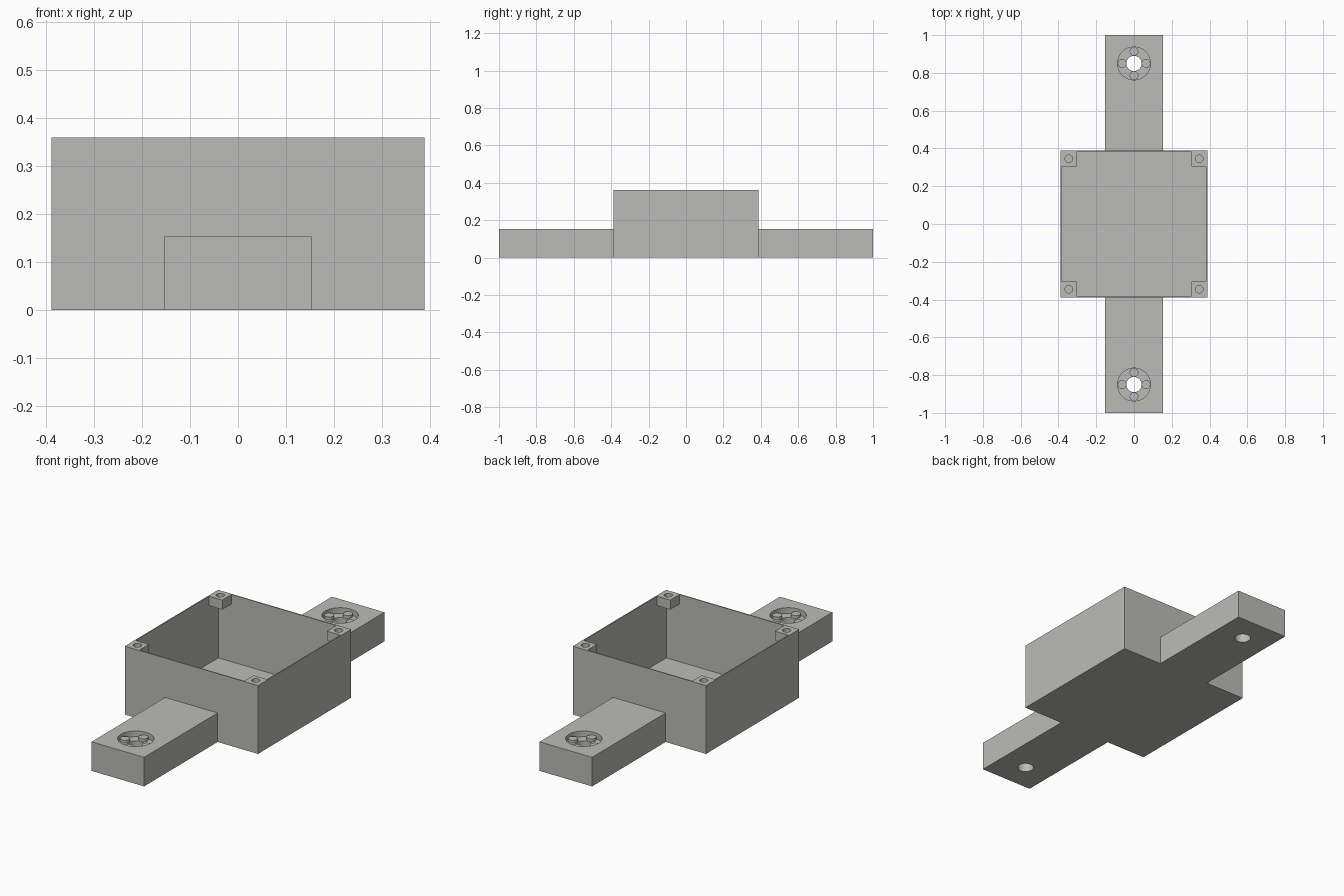
import bpy
import math

if "Cube" in bpy.data.objects:
    bpy.data.objects.remove(bpy.data.objects["Cube"])

HALF, HEIGHT, WALL = 0.388, 0.36, 0.006      # square tray
ARM_HALF, ARM_TOP, ARM_END = 0.153, 0.153, 1.0
POST_IN, POST_H = 0.305, 0.05
SCREW_Y, RECESS = 0.85, 0.03

grey = bpy.data.materials.new("warm grey")
grey.diffuse_color = (0.50, 0.50, 0.485, 1)
grey.use_nodes = True
grey.node_tree.nodes["Principled BSDF"].inputs["Base Color"].default_value = grey.diffuse_color


def box(name, lo, hi):
    bpy.ops.mesh.primitive_cube_add(size=1, location=[(a + b) / 2 for a, b in zip(lo, hi)])
    o = bpy.context.object
    o.name = name
    o.scale = [b - a for a, b in zip(lo, hi)]
    bpy.ops.object.transform_apply(location=True, rotation=True, scale=True)
    o.data.materials.append(grey)
    return o


def cylinder(name, x, y, z0, z1, r, sides=48):
    bpy.ops.mesh.primitive_cylinder_add(vertices=sides, radius=r, depth=z1 - z0,
                                        location=(x, y, (z0 + z1) / 2))
    o = bpy.context.object
    o.name = name
    bpy.ops.object.transform_apply(location=True, rotation=True, scale=True)
    o.data.materials.append(grey)
    return o


def cut(target, cutter):
    m = target.modifiers.new("cut", 'BOOLEAN')
    m.operation, m.solver, m.object = 'DIFFERENCE', 'EXACT', cutter
    bpy.context.view_layer.objects.active = target
    bpy.ops.object.modifier_apply(modifier=m.name)
    bpy.data.objects.remove(cutter)


def smooth(o):
    bpy.ops.object.select_all(action='DESELECT')
    o.select_set(True)
    bpy.context.view_layer.objects.active = o
    bpy.ops.object.shade_smooth_by_angle(angle=math.radians(30))


# Thin-walled open tray
tray = box("tray", (-HALF, -HALF, 0), (HALF, HALF, HEIGHT))
inner = HALF - WALL
cut(tray, box("cavity", (-inner, -inner, WALL), (inner, inner, HEIGHT + 0.1)))

# Corner posts with screw holes, flush with the rim
for sx in (-1, 1):
    for sy in (-1, 1):
        xs = sorted((sx * POST_IN, sx * inner))
        ys = sorted((sy * POST_IN, sy * inner))
        post = box("corner_post", (xs[0], ys[0], HEIGHT - POST_H), (xs[1], ys[1], HEIGHT))
        cut(post, cylinder("post_hole", sx * 0.345, sy * 0.345, HEIGHT - 0.1, HEIGHT + 0.1, 0.02, 32))
        smooth(post)

# Mounting arms with counterbored holes and four small pegs in each recess
for s in (-1, 1):
    ys = sorted((s * HALF, s * ARM_END))
    arm = box("mounting_arm", (-ARM_HALF, ys[0], 0), (ARM_HALF, ys[1], ARM_TOP))
    floor = ARM_TOP - RECESS
    cut(arm, cylinder("recess", 0, s * SCREW_Y, floor, ARM_TOP + 0.1, 0.087))
    cut(arm, cylinder("bolt_hole", 0, s * SCREW_Y, -0.1, ARM_TOP + 0.1, 0.04))
    smooth(arm)
    for k in range(4):
        a = k * math.pi / 2
        peg = cylinder("recess_peg", 0.0635 * math.cos(a), s * SCREW_Y + 0.0635 * math.sin(a),
                       floor, floor + 0.015, 0.023, 32)
        smooth(peg)
